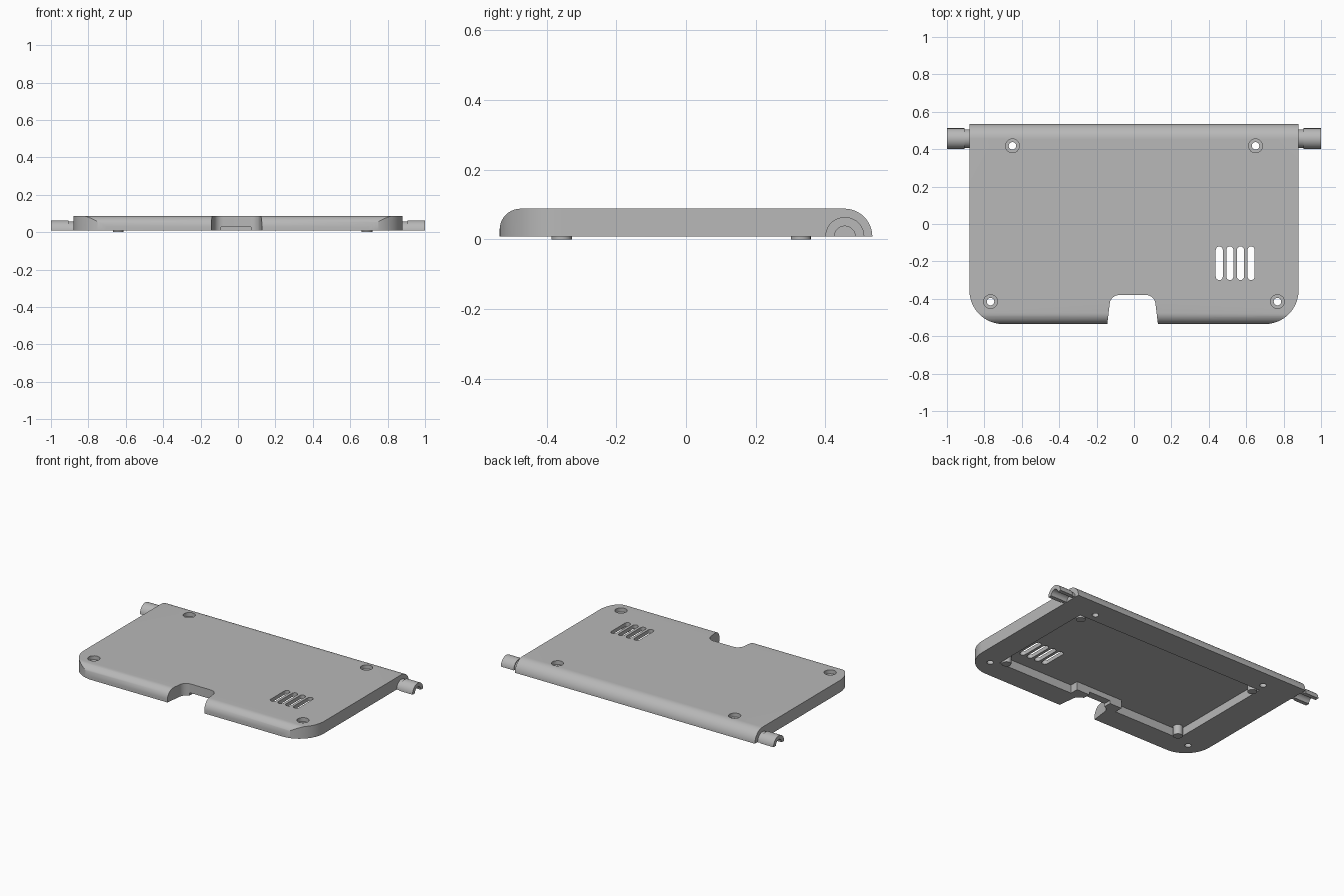
import bpy, bmesh
from math import sin, cos, pi, radians
from mathutils import Matrix, Vector

cube = bpy.data.objects.get("Cube")
if cube:
    bpy.data.objects.remove(cube)

BASE, TOP, CEILING = 0.008, 0.088, 0.063
HALF_X, HALF_Y = 0.88, 0.535

grey = bpy.data.materials.new("light_grey")
grey.use_nodes = True
grey.diffuse_color = (0.48, 0.48, 0.48, 1)
grey.node_tree.nodes["Principled BSDF"].inputs["Base Color"].default_value = (0.48, 0.48, 0.48, 1)


def arc(cx, cy, rx, ry, start, end, n=10):
    """Points on an elliptical arc, angles in degrees."""
    angles = [radians(start + (end - start) * i / n) for i in range(n + 1)]
    return [(cx + rx * cos(a), cy + ry * sin(a)) for a in angles]


def prism(name, outline, low, high, axis="z"):
    """Extrude a closed outline along z, or along x with (y, z) points."""
    bm = bmesh.new()
    place = (lambda p: (p[0], p[1], low)) if axis == "z" else (lambda p: (low, p[0], p[1]))
    face = bm.faces.new([bm.verts.new(place(p)) for p in outline])
    new = bmesh.ops.extrude_face_region(bm, geom=[face])["geom"]
    step = Vector((0, 0, high - low)) if axis == "z" else Vector((high - low, 0, 0))
    bmesh.ops.translate(bm, vec=step, verts=[v for v in new if isinstance(v, bmesh.types.BMVert)])
    bmesh.ops.recalc_face_normals(bm, faces=bm.faces[:])
    mesh = bpy.data.meshes.new(name)
    bm.to_mesh(mesh)
    bm.free()
    mesh.materials.append(grey)
    obj = bpy.data.objects.new(name, mesh)
    bpy.context.collection.objects.link(obj)
    return obj


def box(name, x0, x1, y0, y1, z0, z1):
    return prism(name, [(x0, y0), (x1, y0), (x1, y1), (x0, y1)], z0, z1)


def disc(name, x, y, r, z0, z1, n=24):
    return prism(name, arc(x, y, r, r, 0, 360, n)[:-1], z0, z1)


def combine(obj, tool, operation="DIFFERENCE"):
    """Apply a boolean and discard the tool."""
    tool.hide_render = True
    mod = obj.modifiers.new("cut", "BOOLEAN")
    mod.operation, mod.solver, mod.object = operation, "EXACT", tool
    bpy.context.view_layer.objects.active = obj
    bpy.ops.object.modifier_apply(modifier=mod.name)
    bpy.data.objects.remove(tool)


# Shell: side profile with rounded front and back, trimmed to the plan outline
profile = [(-HALF_Y, BASE)]
profile += arc(-HALF_Y + 0.06, TOP - 0.06, 0.06, 0.06, 180, 90)
profile += arc(HALF_Y - 0.08, BASE, 0.08, TOP - BASE, 90, 0, 14)
shell = prism("cover_shell", profile, -HALF_X, HALF_X, "x")

plan = [(HALF_X, 0.6), (-HALF_X, 0.6)]
plan += arc(-HALF_X + 0.18, -HALF_Y + 0.18, 0.18, 0.18, 180, 270, 16)
plan += [(-0.143, -HALF_Y)]
plan += arc(-0.08, -0.43, 0.05, 0.05, 170, 90, 8)
plan += arc(0.065, -0.43, 0.05, 0.05, 90, 10, 8)
plan += [(0.128, -HALF_Y)]
plan += arc(HALF_X - 0.18, -HALF_Y + 0.18, 0.18, 0.18, 270, 360, 16)
combine(shell, prism("plan_cutter", plan, -0.1, 0.2), "INTERSECT")

# Underside pocket, stepping around the front notch
pocket = [(-0.67, 0.36), (-0.67, -0.385), (-0.18, -0.385), (-0.18, -0.33),
          (0.165, -0.33), (0.165, -0.385), (0.72, -0.385), (0.72, 0.36)]
combine(shell, prism("pocket_cutter", pocket, -0.05, CEILING))

# Low cable opening behind the notch
combine(shell, box("opening_cutter", -0.09, 0.07, -0.40, -0.31, -0.05, 0.028))

# Counterbored screw holes
for side in (-1, 1):
    for x, y in ((0.65, 0.418), (0.767, -0.415)):
        combine(shell, disc("hole_cutter", side * x, y, 0.02, -0.05, 0.15))
        combine(shell, disc("bore_cutter", side * x, y, 0.037, 0.062, 0.15))

# Ventilation slots with rounded ends
for i in range(4):
    x, r = 0.456 + i * 0.0567, 0.019
    slot = arc(x, -0.12 - r, r, r, 0, 180, 8) + arc(x, -0.30 + r, r, r, 180, 360, 8)
    combine(shell, prism("slot_cutter", slot, 0.03, 0.15))

# Posts in the pocket corners
for end, y in (("front", -0.357), ("back", 0.33)):
    for side, x in (("right", -0.64), ("left", 0.69)):
        disc(f"{end}_{side}_post", x, y, 0.029, 0, CEILING + 0.004, 16)


# Hinge pins: half-round sleeves open underneath, on a narrower neck
def half_ring(outer, inner):
    return arc(0.456, BASE, outer, outer, 0, 180, 20) + arc(0.456, BASE, inner, inner, 180, 0, 14)


for side, name in ((-1, "right"), (1, "left")):
    for part, radius, x0, x1 in (("neck", 0.05, 0.87, 0.906), ("pin", 0.056, 0.905, 1.0)):
        prism(f"{name}_hinge_{part}", half_ring(radius, 0.03), *sorted((side * x0, side * x1)), "x")

# Smooth curved faces, keep the edges crisp
for obj in bpy.context.scene.objects:
    obj.select_set(obj.type == "MESH")
bpy.context.view_layer.objects.active = shell
bpy.ops.object.shade_smooth_by_angle(angle=radians(30))
